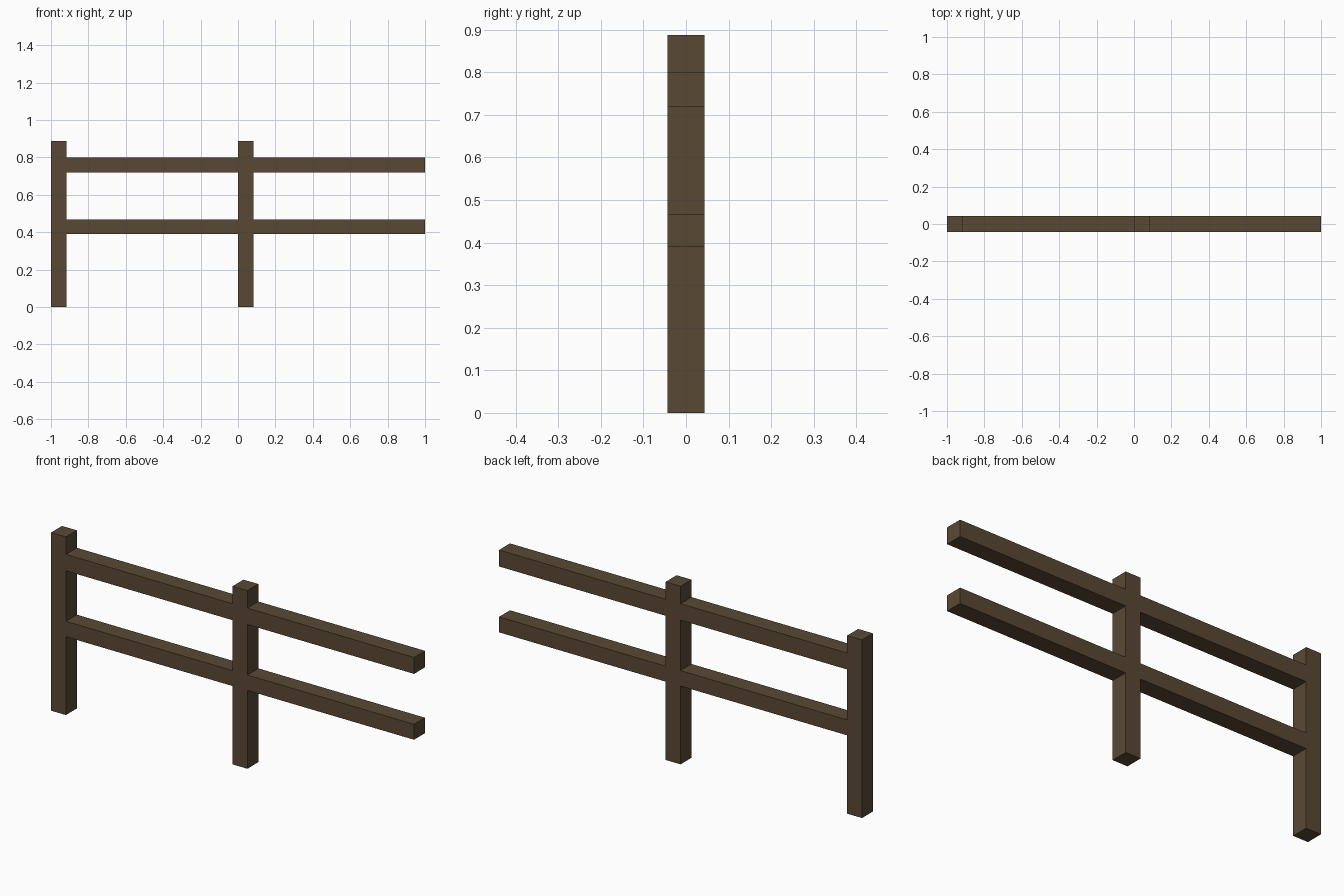
import bpy

if "Cube" in bpy.data.objects:
    bpy.data.objects.remove(bpy.data.objects["Cube"])

wood = bpy.data.materials.new("brown_wood")
wood.diffuse_color = (0.10, 0.066, 0.034, 1)
wood.use_nodes = True
wood.node_tree.nodes["Principled BSDF"].inputs["Base Color"].default_value = wood.diffuse_color

DEPTH = 0.086     # shared thickness, so posts and rails are flush
POST_W = 0.082
POST_H = 0.887


def beam(name, x0, x1, z0, z1):
    bpy.ops.mesh.primitive_cube_add(size=1, location=((x0 + x1) / 2, 0, (z0 + z1) / 2))
    ob = bpy.context.object
    ob.name = name
    ob.scale = (x1 - x0, DEPTH, z1 - z0)
    bpy.ops.object.transform_apply(location=False, rotation=False, scale=True)
    ob.data.materials.append(wood)
    return ob


# Two bays: each has a post on its left and two rails running to the next bay
for side, x in (("left", -1.0), ("middle", 0.0)):
    beam(f"{side}_post", x, x + POST_W, 0, POST_H)
    for level, z0, z1 in (("lower", 0.39, 0.467), ("upper", 0.718, 0.80)):
        beam(f"{side}_{level}_rail", x + POST_W, x + 1.0, z0, z1)
